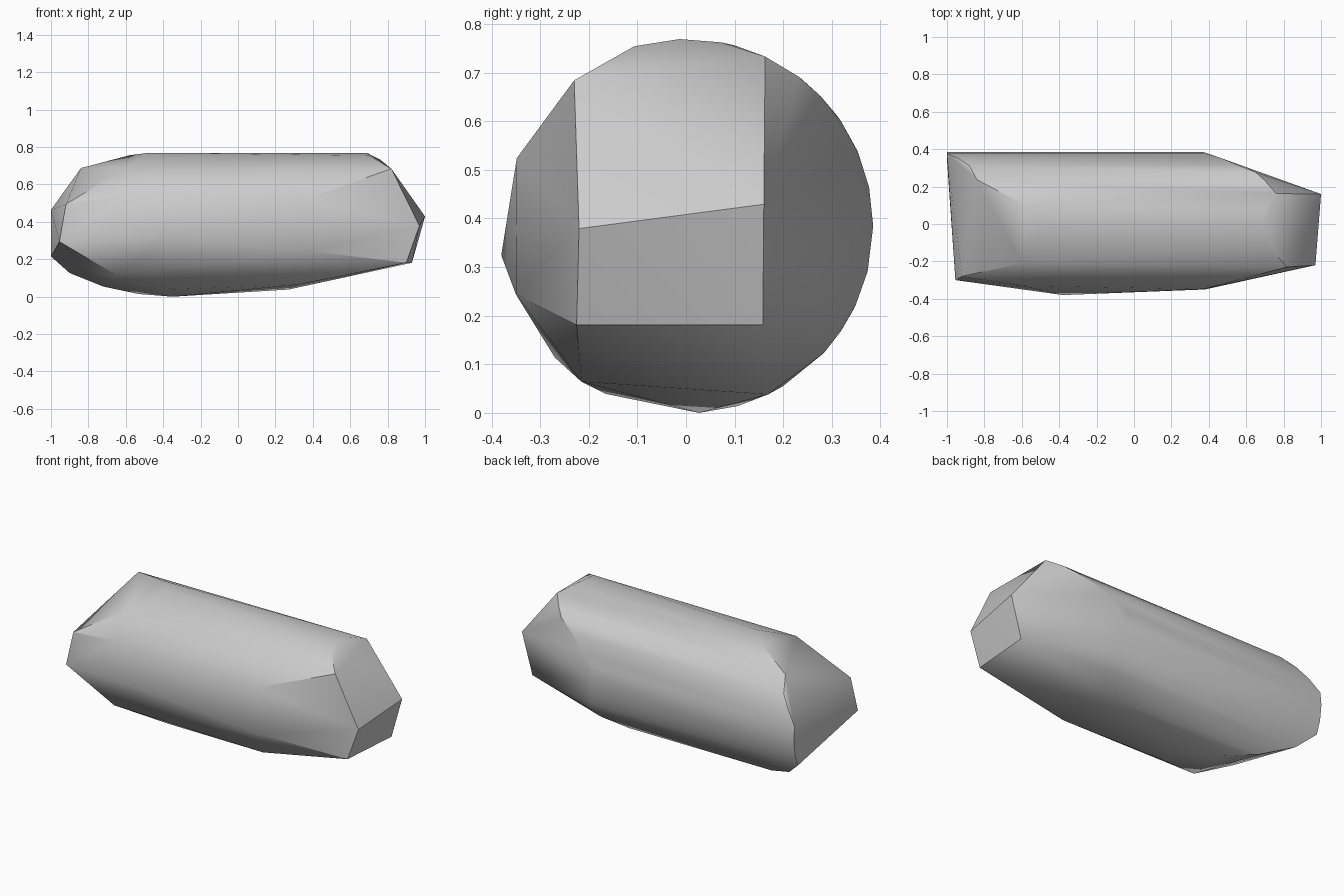
import bpy
import bmesh
from math import cos, sin, radians
from mathutils import Vector

# Remove the default object only
default_object = bpy.data.objects.get("Cube")
if default_object is not None:
    bpy.data.objects.remove(default_object, do_unlink=True)

RADIUS = 0.385
AXIS_HEIGHT = 0.39


def make_material(name, color):
    """Create a plain single-colour material."""
    material = bpy.data.materials.new(name)
    material.use_nodes = True
    material.diffuse_color = color
    shader = material.node_tree.nodes.get("Principled BSDF")
    shader.inputs["Base Color"].default_value = color
    shader.inputs["Roughness"].default_value = 0.8
    return material


def on_barrel(x, degrees):
    """Point on the rounded stone body; angle runs from the back upward."""
    angle = radians(degrees)
    return Vector((x, RADIUS * cos(angle), AXIS_HEIGHT + RADIUS * sin(angle)))


def barrel_edge(stations):
    """Turn (x, angle) stations into points along one end of the body."""
    return [on_barrel(x, degrees) for x, degrees in stations]


def build_hull(name, points, material):
    """Wrap the chiselled corners in a closed convex surface."""
    bm = bmesh.new()
    for point in points:
        bm.verts.new(point)
    result = bmesh.ops.convex_hull(bm, input=list(bm.verts))
    unused = {item for item in result["geom_interior"] + result["geom_unused"]
              if isinstance(item, bmesh.types.BMVert) and item.is_valid}
    if unused:
        bmesh.ops.delete(bm, geom=list(unused), context="VERTS")
    bmesh.ops.recalc_face_normals(bm, faces=list(bm.faces))
    mesh = bpy.data.meshes.new(name)
    bm.to_mesh(mesh)
    bm.free()
    mesh.materials.append(material)
    stone = bpy.data.objects.new(name, mesh)
    bpy.context.collection.objects.link(stone)
    return stone


# Rounded back: slanted cut at the right end, then at the left end
right_cut = barrel_edge([
    (-.48, 92), (-.58, 75), (-.84, 52), (-.88, 36), (-.94, 24),
    (-1, 12), (-1, 0), (-1, -14), (-1, -26), (-.9, -42),
    (-.72, -59), (-.53, -74), (-.35, -86),
])
left_cut = barrel_edge([
    (.7, 106), (.69, 92), (.7, 79), (.76, 65), (.7, 53), (.65, 44),
    (.54, 34), (.46, 23), (.37, 12), (.37, 0), (.37, -14),
    (.4, -25), (.42, -34), (.38, -43), (.27, -64),
])

# Broken left end: upper and lower flats
left_end = [
    (.97, -.22, .385), (1, .16, .435), (.82, -.23, .69),
    (.9, -.225, .187), (.93, .158, .187), (.32, -.215, .07),
]

# Broken right end
right_end = [
    (-.955, -.3, .3), (-.92, -.28, .5), (-.65, -.27, .12),
]

# Chipped front side
front_chips = [
    (-.38, -.38, .33), (.38, -.35, .25), (.37, -.348, .53),
    (-.6, -.33, .55), (-.6, -.21, .695), (-.35, -.165, .045),
]

corners = right_cut + left_cut
corners += [Vector(corner) for corner in left_end + right_end + front_chips]

stone_grey = make_material("stone grey", (.6, .6, .6, 1))
rock = build_hull("rock", corners, stone_grey)

# Soft shading that keeps the broken edges crisp
bpy.ops.object.select_all(action="DESELECT")
rock.select_set(True)
bpy.context.view_layer.objects.active = rock
bpy.ops.object.shade_smooth_by_angle(angle=radians(30))

# Rest the stone on the ground
lowest = min(vertex.co.z for vertex in rock.data.vertices)
for vertex in rock.data.vertices:
    vertex.co.z -= lowest
